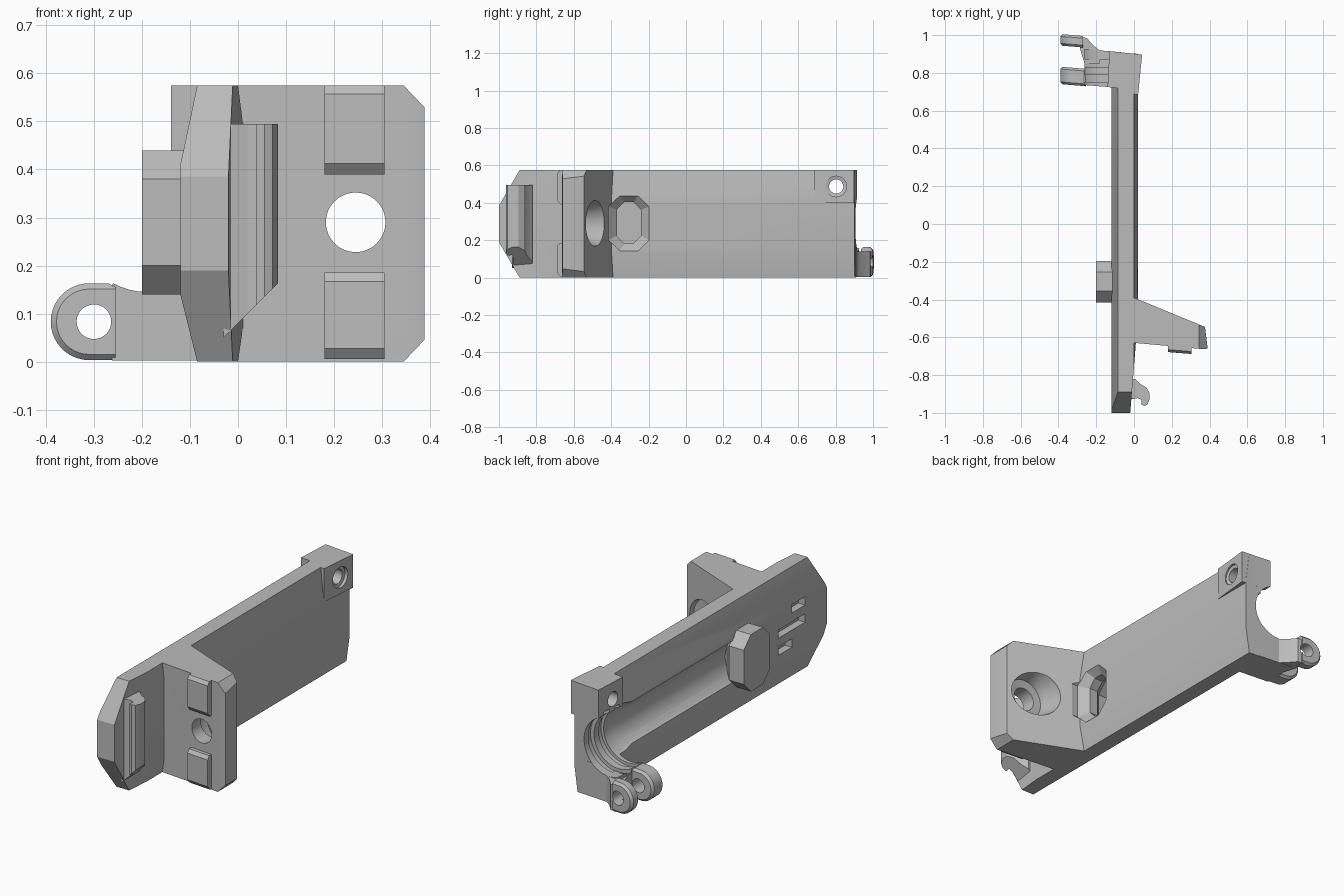
import bpy, bmesh, math

cube = bpy.data.objects.get("Cube")
if cube:
    bpy.data.objects.remove(cube, do_unlink=True)

grey = bpy.data.materials.new("plain_grey")
grey.use_nodes = True
COLOUR = (0.5, 0.5, 0.5, 1)
grey.diffuse_color = COLOUR
grey.node_tree.nodes["Principled BSDF"].inputs["Base Color"].default_value = COLOUR
H = 0.575


def place(axis, a, b, t):
    """Put a 2D point into space, at t along the axis."""
    return {"x": (t, a, b), "y": (a, t, b), "z": (a, b, t)}[axis]


def loft(name, axis, sections, skew=0, pivot=0):
    """Closed solid through sections given as (position, outline)."""
    bm = bmesh.new()
    rings = [[bm.verts.new(place(axis, a, b, t)) for a, b in pts] for t, pts in sections]
    n = len(rings[0])
    for r, s in zip(rings, rings[1:]):
        for i in range(n):
            bm.faces.new((r[i], r[(i + 1) % n], s[(i + 1) % n], s[i]))
    bm.faces.new(rings[0])
    bm.faces.new(rings[-1])
    for v in bm.verts:
        v.co.y += skew * (v.co.x - pivot)
    bmesh.ops.recalc_face_normals(bm, faces=bm.faces)
    mesh = bpy.data.meshes.new(name)
    bm.to_mesh(mesh)
    bm.free()
    mesh.materials.append(grey)
    ob = bpy.data.objects.new(name, mesh)
    bpy.context.collection.objects.link(ob)
    return ob


def prism(name, axis, lo, hi, pts, **kw):
    return loft(name, axis, [(lo, pts), (hi, pts)], **kw)


def circle(a, b, r, n=48):
    return [(a + r * math.cos(i * math.tau / n), b + r * math.sin(i * math.tau / n)) for i in range(n)]


def turned(axis, a, b, steps, **kw):
    """Round solid from (position, radius) steps."""
    return loft("cutter", axis, [(t, circle(a, b, r)) for t, r in steps], **kw)


def rect(a0, a1, b0, b1):
    return [(a0, b0), (a1, b0), (a1, b1), (a0, b1)]


def octagon(a, b, ha, hb, c):
    return [(a - ha + c, b - hb), (a + ha - c, b - hb), (a + ha, b - hb + c), (a + ha, b + hb - c),
            (a + ha - c, b + hb), (a - ha + c, b + hb), (a - ha, b + hb - c), (a - ha, b - hb + c)]


def combine(target, operation, *tools):
    for tool in tools:
        mod = target.modifiers.new("combine", "BOOLEAN")
        mod.operation, mod.solver, mod.object = operation, "EXACT", tool
        bpy.context.view_layer.objects.active = target
        bpy.ops.object.modifier_apply(modifier=mod.name)
        bpy.data.objects.remove(tool, do_unlink=True)


# Long plate: cross-section trimmed by its side and top outlines
body = prism("main_body", "y", -1.1, 1.1,
             [(-0.085, 0), (0, 0), (0.02, 0.14), (0.02, 0.42), (0, H), (-0.085, H), (-0.12, 0.41), (-0.12, 0.14)])
side = prism("side", "x", -0.3, 0.3,
             [(-0.89, -0.1), (-0.89, 0), (-1, 0.19), (-1, 0.385), (-0.89, H), (-0.89, 0.7), (1.05, 0.7), (1.05, -0.1)])
top = prism("top", "z", -0.2, 0.8,
            [(-0.2, -1.05), (-0.024, -1.05), (0.01, -0.63), (0.03, -0.6), (0.03, 0.9), (-0.2, 0.918)])
combine(body, "INTERSECT", side, top)

# Wedge-shaped side flange
flange = prism("flange", "z", -0.1, 0.7,
               [(-0.06, -0.622), (0.008, -0.63), (0.36, -0.662), (0.39, -0.66), (0.376, -0.545), (0, -0.39), (-0.06, -0.39)])
outline = prism("outline", "y", -0.9, 0,
                [(-0.2, 0), (0.345, 0), (0.388, 0.045), (0.388, 0.53), (0.345, H), (-0.2, H)])
combine(flange, "INTERSECT", outline)

# Upper corner block
block = prism("corner_block", "z", 0.4, H,
              [(-0.14, 0.725), (-0.09, 0.72), (0.01, 0.685), (0.022, 0.685), (0.043, 0.897), (-0.13, 0.915)])
# Lower hinge arm
SKEW = dict(skew=-0.085, pivot=-0.1)
arm = prism("arm", "y", 0.722, 0.912,
            [(-0.262, 0.002), (-0.06, 0.002), (-0.06, 0.18), (-0.25, 0.18), (-0.262, 0.16)], **SKEW)
combine(body, "UNION", flange, block, arm)

# Stepped round seat and the long trough running from it
seat = turned("y", -0.19, 0.29, [(0.6, 0.125), (0.68, 0.145), (0.75, 0.145), (0.75, 0.16), (0.79, 0.16),
                                 (0.79, 0.145), (0.83, 0.145), (0.83, 0.165), (0.87, 0.165), (0.87, 0.15), (1.0, 0.15)])
trough = turned("y", -0.19, 0.29, [(-0.3, 0.13), (0.7, 0.13)])

# Bevelled eight-sided window through the plate
big, small = octagon(-0.305, 0.29, 0.11, 0.15, 0.06), octagon(-0.305, 0.293, 0.065, 0.11, 0.04)
window = loft("window", "x", [(-0.2, big), (-0.115, big), (-0.07, small), (-0.02, small), (0.022, big), (0.06, big)])

# Flange bore with a wide recess behind, and the corner block bore
bore = turned("y", 0.245, 0.29, [(-0.8, 0.062), (-0.57, 0.062), (-0.565, 0.105), (-0.53, 0.11),
                                 (-0.46, 0.13), (-0.3, 0.13)])
pin_bore = turned("x", 0.803, 0.487, [(-0.3, 0.038), (0.018, 0.038), (0.022, 0.055), (0.1, 0.055)])
combine(body, "DIFFERENCE", seat, trough, window, bore, pin_bore)

# Three grip slots in the outer face
for z, y0, y1 in ((0.38, -0.82, -0.71), (0.29, -0.82, -0.6), (0.2, -0.71, -0.6)):
    combine(body, "DIFFERENCE", prism("slot", "x", -0.2, -0.08, rect(y0, y1, z - 0.022, z + 0.022)))

# Hinge: two round lugs, and a web to the outer one
LX, LZ, R = -0.31, 0.083, 0.08


def lug_outline(r, end):
    arc = [(LX + r * math.cos(a), LZ + r * math.sin(a))
           for a in (math.pi * (0.5 + i / 20) for i in range(21))]
    return arc + [(end, LZ - r), (end, LZ + r)]


def lug(name, y0, y1, end):
    inner, outer = lug_outline(R - 0.012, end), lug_outline(R, end)
    return loft(name, "y", [(y0, inner), (y0 + 0.012, outer), (y1 - 0.012, outer), (y1, inner)], **SKEW)


hinge = lug("hinge_lugs", 0.716, 0.808, -0.255)
web = prism("web", "z", 0.004, 0.14,
            [(-0.285, 0.925), (-0.285, 0.99), (-0.25, 0.985), (-0.215, 0.945), (-0.18, 0.918), (-0.18, 0.85), (-0.262, 0.85)])
combine(hinge, "UNION", lug("outer_lug", 0.92, 0.981, -0.27), web)
combine(hinge, "DIFFERENCE",
        turned("y", -0.3, LZ, [(0.6, 0.036), (1.1, 0.036)], **SKEW),
        turned("y", -0.19, 0.29, [(0.6, 0.15), (1.1, 0.15)]))

# Hooked catch near the front
catch = prism("hooked_catch", "z", 0, 0.495,
              [(-0.03, -0.82), (0.005, -0.82), (0.03, -0.845), (0.065, -0.865), (0.083, -0.895), (0.083, -0.925),
               (0.072, -0.955), (0.055, -0.963), (0.038, -0.955), (0.04, -0.93), (0.02, -0.922), (-0.03, -0.93)])
slant = prism("slant", "y", -1.1, -0.7, [(-0.06, 0.02), (0.085, 0.165), (0.12, 0.2), (0.12, 0.6), (-0.06, 0.6)])
combine(catch, "INTERSECT", slant)

# Two raised pads on the flange front
pads = []
for name, z0, z1 in (("upper_pad", 0.39, H), ("lower_pad", 0.005, 0.185)):
    pads.append(prism(name, "x", 0.18, 0.305,
                      [(-0.63, z0), (-0.665, z0), (-0.683, z0 + 0.022), (-0.683, z1 - 0.018), (-0.67, z1), (-0.63, z1)],
                      skew=-0.08, pivot=0.24))

# Smooth the round surfaces, keep edges crisp
for ob in bpy.context.view_layer.objects:
    ob.select_set(False)
for ob in (body, hinge, catch, *pads):
    ob.select_set(True)
bpy.context.view_layer.objects.active = body
bpy.ops.object.shade_smooth_by_angle(angle=math.radians(28))
